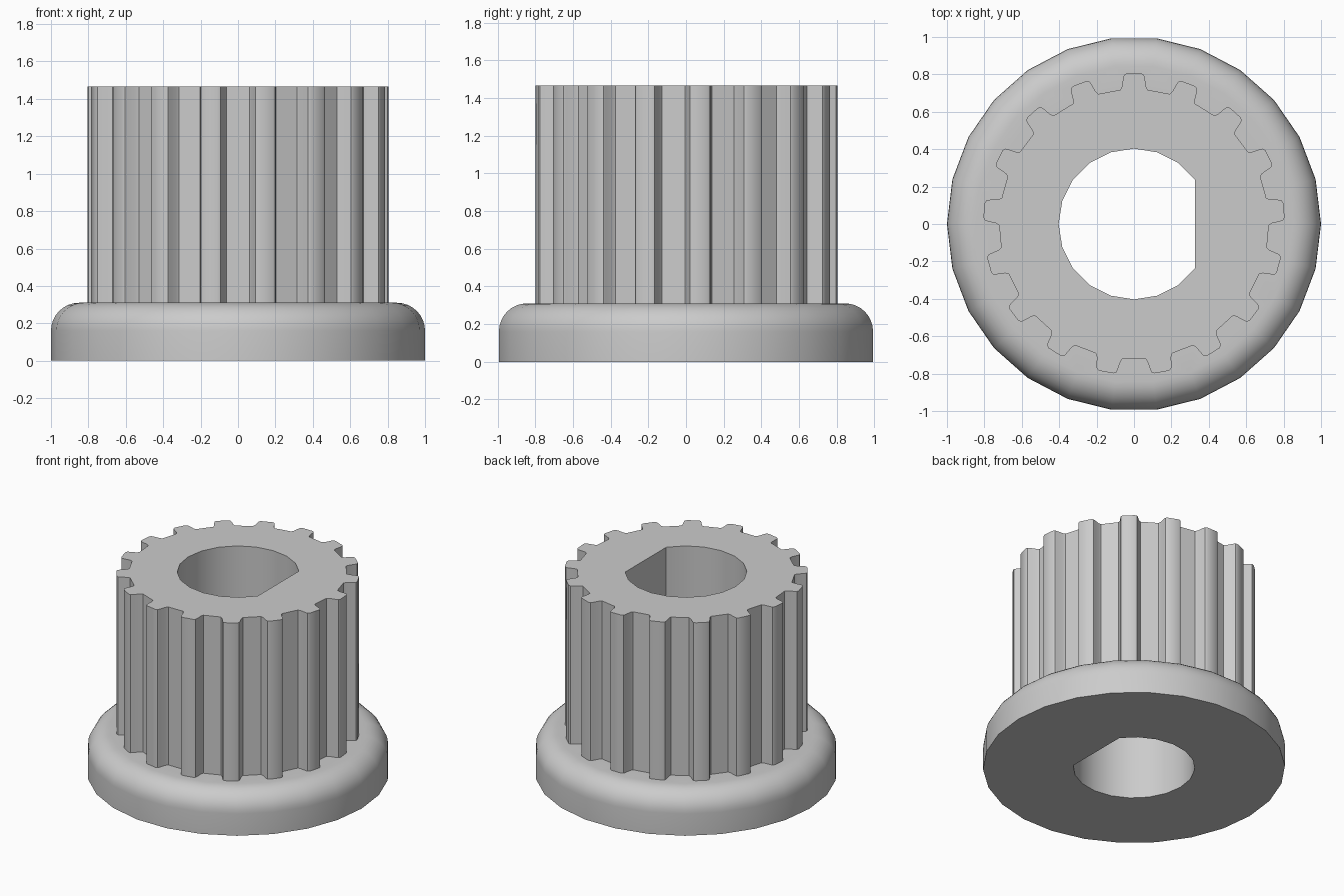
import bpy
import bmesh
from math import sin, cos, pi, radians

TEETH, FLANGE_SIDES, BORE_SIDES = 17, 26, 20
HEIGHT, FLANGE_TOP, ROUND = 1.465, 0.31, 0.15

cube = bpy.data.objects.get("Cube")
if cube:
    bpy.data.objects.remove(cube, do_unlink=True)

grey = bpy.data.materials.new("light_grey")
grey.use_nodes = True
grey.diffuse_color = (0.6, 0.6, 0.6, 1)
grey.node_tree.nodes["Principled BSDF"].inputs["Base Color"].default_value = (0.6, 0.6, 0.6, 1)


def polar(radius, angle):
    return radius * cos(angle), radius * sin(angle)


# Tooth outline: half profile as (degrees from tooth centre, radius), mirrored
half = [(2.75, 0.806), (3.8, 0.799), (4.2, 0.785), (5.0, 0.738), (5.8, 0.721)]
tooth = [(-a, r) for a, r in reversed(half)] + half
gear = [polar(r, pi / 2 + 2 * pi * i / TEETH + radians(a))
        for i in range(TEETH) for a, r in tooth]

# D-shaped bore: a circle whose +x side is cut off by a flat
bore = [polar(0.403, 2 * pi * i / BORE_SIDES) for i in range(2, BORE_SIDES - 1)]


def flange_outline(radius):
    return [polar(radius, 2 * pi * i / FLANGE_SIDES) for i in range(FLANGE_SIDES)]


bm = bmesh.new()


def ring(outline, z):
    verts = [bm.verts.new((x, y, z)) for x, y in outline]
    edges = [bm.edges.new((v, verts[i - 1])) for i, v in enumerate(verts)]
    return verts, edges


def wall(a, b):
    va, vb = a[0], b[0]
    for i in range(len(va)):
        bm.faces.new((va[i - 1], va[i], vb[i], vb[i - 1]))


def annulus(a, b):
    bmesh.ops.triangle_fill(bm, edges=a[1] + b[1], use_beauty=True, normal=(0, 0, 1))


# Toothed barrel with its top face
bore_top, gear_top = ring(bore, HEIGHT), ring(gear, HEIGHT)
gear_base = ring(gear, FLANGE_TOP)
annulus(bore_top, gear_top)
wall(gear_top, gear_base)

# Flange with a rounded upper rim
steps = 8
rims = []
for i in range(steps + 1):
    t = pi / 2 * i / steps
    rims.append(ring(flange_outline(1 - ROUND + ROUND * sin(t)),
                     FLANGE_TOP - ROUND + ROUND * cos(t)))
rims.append(ring(flange_outline(1), 0))
annulus(gear_base, rims[0])
for upper, lower in zip(rims, rims[1:]):
    wall(upper, lower)

# Underside and bore wall
bore_base = ring(bore, 0)
annulus(rims[-1], bore_base)
wall(bore_base, bore_top)

bmesh.ops.recalc_face_normals(bm, faces=bm.faces)
mesh = bpy.data.meshes.new("flanged_toothed_pulley")
bm.to_mesh(mesh)
bm.free()
mesh.materials.append(grey)
pulley = bpy.data.objects.new("flanged_toothed_pulley", mesh)
bpy.context.collection.objects.link(pulley)

bpy.ops.object.select_all(action="DESELECT")
pulley.select_set(True)
bpy.context.view_layer.objects.active = pulley
bpy.ops.object.shade_smooth_by_angle(angle=radians(30))
